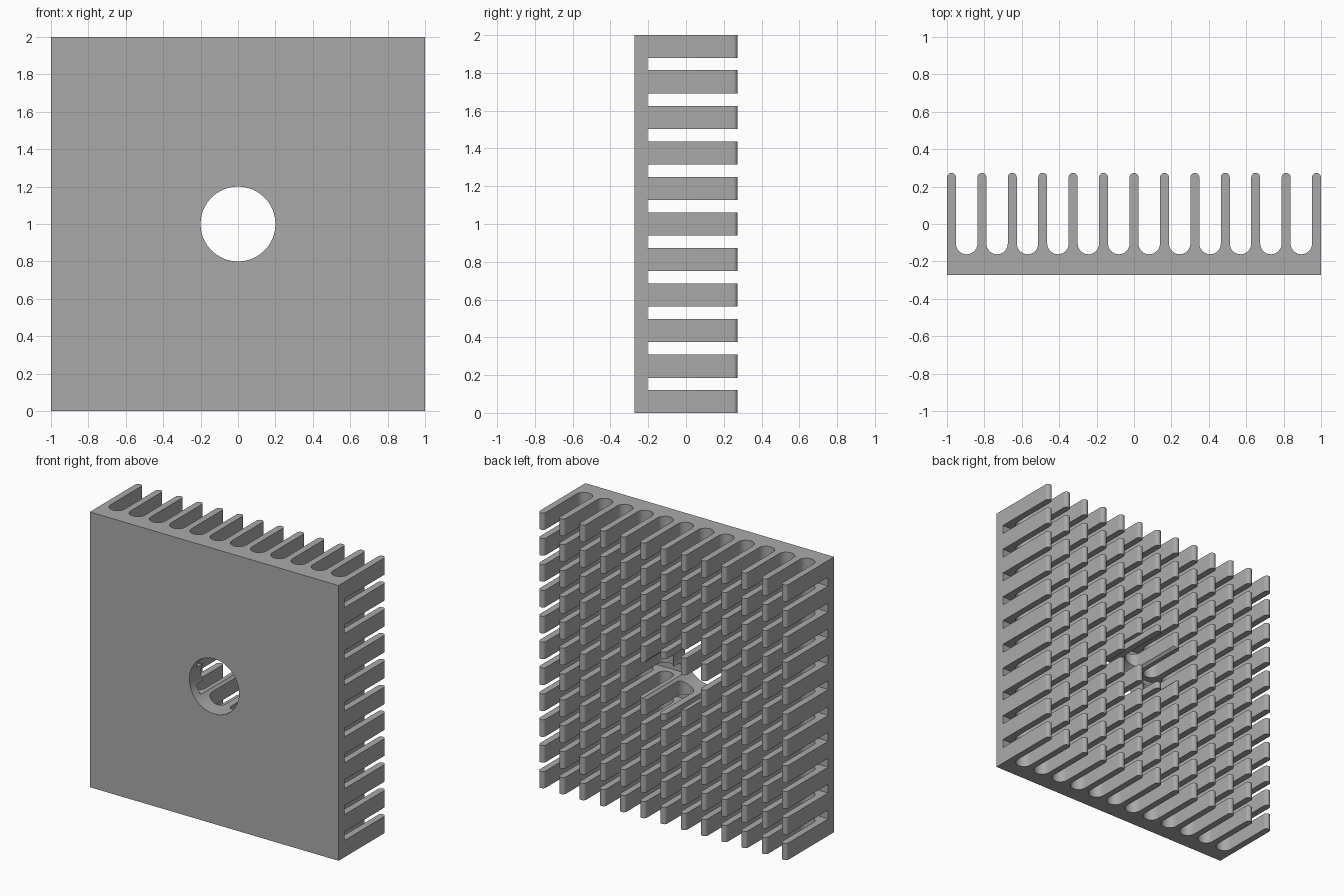
import bpy, bmesh, math

cube = bpy.data.objects.get("Cube")
if cube:
    bpy.data.objects.remove(cube, do_unlink=True)

FINS, SLOTS = 13, 10
HALF_DEPTH = 0.273
FIN_R = 0.024                                  # half the fin thickness
PITCH = (2 - 2 * FIN_R) / (FINS - 1)
GROOVE_R = PITCH / 2 - FIN_R
GROOVE_FLOOR, SLOT_FLOOR = -0.162, -0.205
ROW_PITCH, SLOT_HEIGHT = 0.188, 0.064

metal = bpy.data.materials.new("grey metal")
metal.use_nodes = True
grey = (0.4, 0.4, 0.4, 1)
metal.diffuse_color = grey
metal.node_tree.nodes["Principled BSDF"].inputs["Base Color"].default_value = grey


def make_object(name, bm):
    bmesh.ops.recalc_face_normals(bm, faces=bm.faces[:])
    mesh = bpy.data.meshes.new(name)
    bm.to_mesh(mesh)
    bm.free()
    mesh.materials.append(metal)
    obj = bpy.data.objects.new(name, mesh)
    bpy.context.collection.objects.link(obj)
    return obj


def half_circle(cx, cy, r, side, steps=16):
    # left to right, bulging up (side 1) or down (side -1)
    angles = [math.pi * (1 - i / steps) for i in range(steps + 1)]
    return [(cx + r * math.cos(a), cy + side * r * math.sin(a)) for a in angles]


def extrude_profile(name, points, height):
    bm = bmesh.new()
    face = bm.faces.new([bm.verts.new((x, y, 0)) for x, y in points])
    result = bmesh.ops.extrude_face_region(bm, geom=[face])
    top = [v for v in result["geom"] if isinstance(v, bmesh.types.BMVert)]
    bmesh.ops.translate(bm, verts=top, vec=(0, 0, height))
    return make_object(name, bm)


# Finned plate: round-topped fins with round-bottomed grooves
profile = [(-1, -HALF_DEPTH)]
for i in range(FINS):
    x = -1 + FIN_R + i * PITCH
    profile += half_circle(x, HALF_DEPTH - FIN_R, FIN_R, 1)
    if i < FINS - 1:
        profile += half_circle(x + PITCH / 2, GROOVE_FLOOR + GROOVE_R, GROOVE_R, -1)
profile.append((1, -HALF_DEPTH))
heat_sink = extrude_profile("heat_sink", profile, 2)

# Cross slots that split the fins into rows of pins
bm = bmesh.new()
for i in range(SLOTS):
    verts = bmesh.ops.create_cube(bm, size=1)["verts"]
    bmesh.ops.scale(bm, verts=verts, vec=(2.4, 1, SLOT_HEIGHT))
    z = 1 + (i - (SLOTS - 1) / 2) * ROW_PITCH
    bmesh.ops.translate(bm, verts=verts, vec=(0, SLOT_FLOOR + 0.5, z))
slot_cutter = make_object("slot_cutter", bm)

# Round hole through the middle
bpy.ops.mesh.primitive_cylinder_add(vertices=96, radius=0.2, depth=1,
                                    location=(0, 0, 1), rotation=(math.pi / 2, 0, 0))
hole_cutter = bpy.context.object
hole_cutter.name = "hole_cutter"
hole_cutter.data.materials.append(metal)

# Cut and clean up
bpy.ops.object.select_all(action='DESELECT')
heat_sink.select_set(True)
bpy.context.view_layer.objects.active = heat_sink
for cutter in (slot_cutter, hole_cutter):
    cutter.hide_render = True
    mod = heat_sink.modifiers.new(cutter.name, 'BOOLEAN')
    mod.operation, mod.solver, mod.object = 'DIFFERENCE', 'EXACT', cutter
    bpy.ops.object.modifier_apply(modifier=mod.name)
    bpy.data.objects.remove(cutter, do_unlink=True)

bpy.ops.object.shade_smooth_by_angle(angle=math.radians(30))
